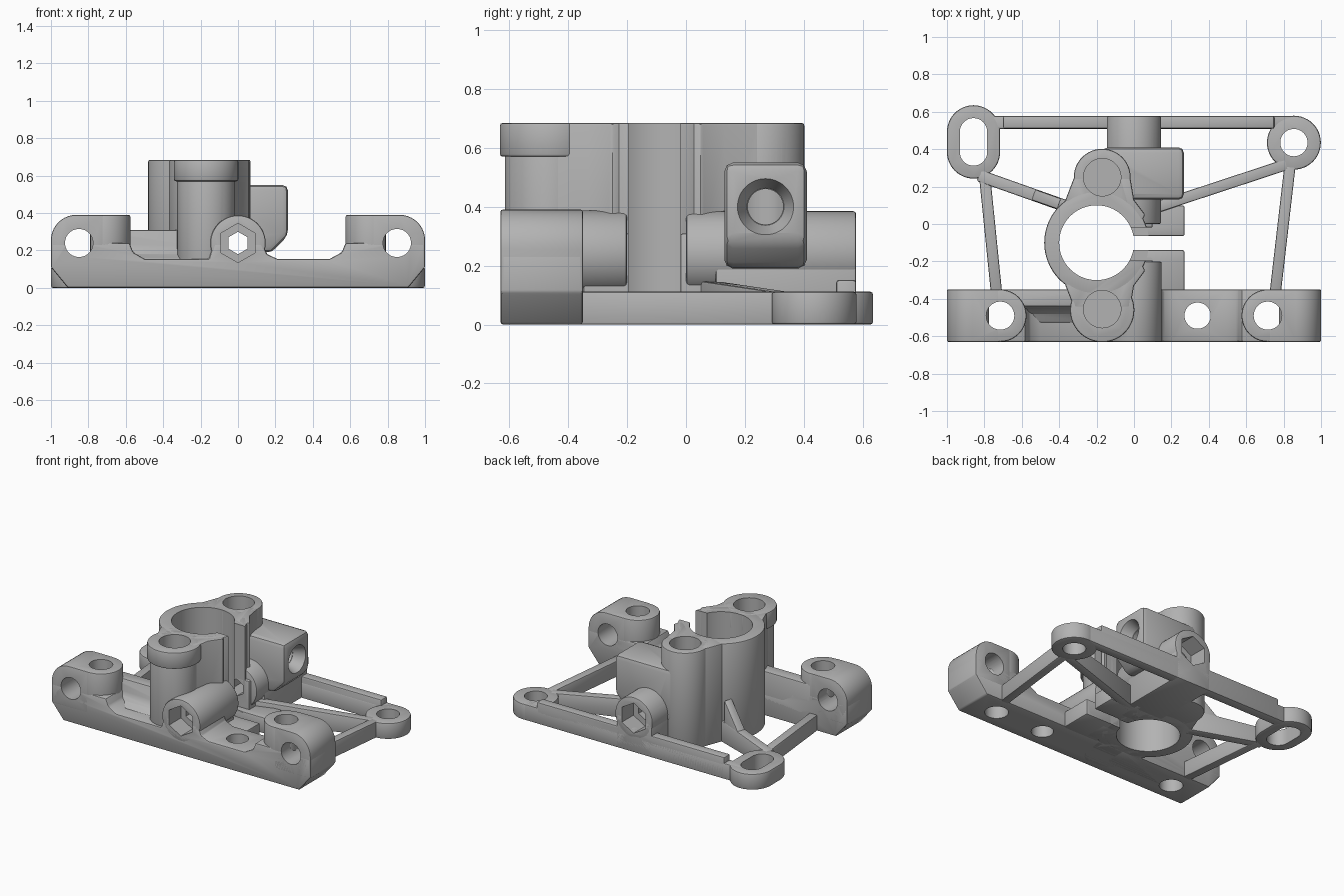
import bpy, bmesh, math
from mathutils import Vector

cube = bpy.data.objects.get("Cube")
if cube:
    bpy.data.objects.remove(cube, do_unlink=True)

grey = bpy.data.materials.new("matte grey")
grey.use_nodes = True
grey.diffuse_color = (0.45, 0.45, 0.45, 1)
grey.node_tree.nodes["Principled BSDF"].inputs["Base Color"].default_value = (0.45, 0.45, 0.45, 1)

PLACE = {
    "x": lambda p, q, t: (t, p, q),
    "y": lambda p, q, t: (p, t, q),
    "z": lambda p, q, t: (p, q, t),
}
parts = []
cutter_bm = bmesh.new()
MID_Y = -0.1   # symmetry line of the clamp


def extrude(bm, pts, axis, a, b, end_scale=1):
    """Closed prism from a 2D outline, optionally tapered towards b."""
    cp = sum(p for p, q in pts) / len(pts)
    cq = sum(q for p, q in pts) / len(pts)
    put = PLACE[axis]
    lo = [bm.verts.new(put(p, q, a)) for p, q in pts]
    hi = [bm.verts.new(put(cp + (p - cp) * end_scale, cq + (q - cq) * end_scale, b)) for p, q in pts]
    faces = [bm.faces.new(lo), bm.faces.new(hi)]
    n = len(pts)
    for i in range(n):
        j = (i + 1) % n
        faces.append(bm.faces.new((lo[i], lo[j], hi[j], hi[i])))
    bmesh.ops.recalc_face_normals(bm, faces=faces)


def finish(name, bm, bevel):
    mesh = bpy.data.meshes.new(name)
    bm.to_mesh(mesh)
    bm.free()
    mesh.materials.append(grey)
    ob = bpy.data.objects.new(name, mesh)
    bpy.context.scene.collection.objects.link(ob)
    if bevel:
        mod = ob.modifiers.new("soft edges", "BEVEL")
        mod.width = bevel
        mod.segments = 2
        mod.limit_method = "ANGLE"
        mod.angle_limit = math.radians(35)
    parts.append(ob)
    return ob


def prism(name, pts, axis, a, b, bevel=0.01):
    bm = bmesh.new()
    extrude(bm, pts, axis, a, b)
    return finish(name, bm, bevel)


def cut(pts, axis, a, b, end_scale=1):
    extrude(cutter_bm, pts, axis, a, b, end_scale)


def circle(p, q, r, n=48):
    return [(p + r * math.sin(math.tau * i / n), q + r * math.cos(math.tau * i / n)) for i in range(n)]


def rect(p0, p1, q0, q1):
    return [(p0, q0), (p1, q0), (p1, q1), (p0, q1)]


def stadium(p, q0, q1, r, n=24):
    top = [(p + r * math.cos(math.pi * i / n), q1 + r * math.sin(math.pi * i / n)) for i in range(n + 1)]
    low = [(p - r * math.cos(math.pi * i / n), q0 - r * math.sin(math.pi * i / n)) for i in range(n + 1)]
    return top + low


def flip(pts):
    return [(x, 2 * MID_Y - y) for x, y in pts]


def strut(name, a, b, w, ha, hb):
    """Straight rib whose height runs from ha to hb."""
    a, b = Vector(a), Vector(b)
    d = (b - a).normalized()
    side = Vector((-d.y, d.x)) * w / 2
    bm = bmesh.new()
    extrude(bm, [a + side, a - side, b - side, b + side], "z", 0, 1)
    for v in bm.verts:
        if v.co.z > 0.5:
            v.co.z = ha if (v.co.xy - a).length < w else hb
    finish(name, bm, 0.008)


# Front bar with chamfered ends and flared shoulders
prism("front_bar", [(-0.91, 0), (0.91, 0), (1, 0.11), (1, 0.24), (0.575, 0.24), (0.555, 0.19),
                    (0.49, 0.155), (0.21, 0.155), (0.155, 0.18), (0.13, 0.24), (-0.13, 0.24),
                    (-0.155, 0.155), (-0.5, 0.155), (-0.56, 0.19), (-0.58, 0.24), (-1, 0.24),
                    (-1, 0.11)], "y", -0.63, -0.35)

# Raised ears at both ends of the bar
for side, s in (("right", -1), ("left", 1)):
    corner = [(s * (0.865 + 0.135 * math.sin(math.pi / 20 * i)),
               0.255 + 0.135 * math.cos(math.pi / 20 * i)) for i in range(11)]
    prism(side + "_ear", [(s * 0.72, 0.1), (s * 0.72, 0.39)] + corner + [(s, 0.11), (s * 0.99, 0.1)],
          "y", -0.63, -0.35)
    prism(side + "_ear_post", circle(s * 0.715, -0.49, 0.14), "z", 0.1, 0.39)
    cut(circle(s * 0.85, 0.24, 0.075), "y", -0.8, -0.3)
    cut(circle(s * 0.715, -0.49, 0.075), "z", -0.1, 0.5)
cut(circle(0.34, -0.49, 0.07), "z", -0.1, 0.5)

# Rib joining the right ear to the clamp
prism("ear_rib", [(-0.35, 0), (-0.35, 0.31), (-0.44, 0.31), (-0.455, 0.22), (-0.48, 0.18),
                  (-0.53, 0.155), (-0.53, 0)], "x", -0.72, -0.2)

# Split clamp sleeve, its lips and screw posts
prism("clamp_sleeve", circle(-0.2, MID_Y, 0.28, 72), "z", 0, 0.685)
lip = [(-0.32, 0.25), (-0.37, 0.12), (-0.2, 0.06), (-0.05, 0), (0, -0.015), (0.035, 0),
       (0.06, 0.05), (0.0, 0.13), (-0.02, 0.25)]
prism("back_lip", lip, "z", 0, 0.685)
prism("front_lip", flip(lip), "z", 0, 0.685)
prism("back_post", circle(-0.17, 0.25, 0.152), "z", 0, 0.685)
prism("front_post", circle(-0.17, -0.46, 0.155), "z", 0, 0.685)
prism("front_post_collar", circle(-0.17, -0.46, 0.172), "z", 0.57, 0.685)
for y in (0.25, -0.455):
    cut(circle(-0.17, y, 0.1), "z", 0.32, 0.8)
cut(circle(-0.2, MID_Y, 0.2, 72), "z", -0.1, 0.8)
cut(rect(-0.06, 0.5, -0.195, -0.018), "z", 0.112, 0.8)
cut(rect(-0.06, 0.5, -0.14, -0.065), "z", -0.1, 0.12)

# Low tabs and jaw blocks beside the split
jaw = rect(-0.04, 0.1, -0.02, 0.15)
prism("back_jaw", jaw, "z", 0, 0.31)
prism("front_jaw", flip(jaw), "z", 0, 0.31)
prism("back_tab", rect(0, 0.27, -0.065, 0.1), "z", 0, 0.112)
prism("front_tab", rect(0, 0.27, -0.37, -0.14), "z", 0, 0.112)

# Bosses for the cross bolt, with hexagonal pockets
prism("front_bolt_boss", circle(0, 0.24, 0.148), "y", -0.63, -0.2)
prism("back_bolt_boss", circle(0, 0.24, 0.145), "y", 0, 0.578)
prism("back_bolt_base", rect(-0.14, 0.135, 0.1, 0.578), "z", 0, 0.24)
cut(circle(0, 0.24, 0.06, 6), "y", -0.8, 0.8)
cut(circle(0, 0.24, 0.105, 6), "y", -0.8, -0.5)
cut(circle(0, 0.24, 0.105, 6), "y", 0.45, 0.8)

# Square side block with a countersunk hole
prism("side_block", [(-0.17, 0.19), (0.18, 0.19), (0.267, 0.28), (0.267, 0.55), (-0.17, 0.55)],
      "y", 0.13, 0.41, 0.03)
cut(circle(0.27, 0.4, 0.105), "x", 0.29, 0.19, 0.6)
cut(circle(0.27, 0.4, 0.06), "x", 0.25, -0.15)

# Rear lugs
prism("slotted_lug", stadium(-0.858, 0.385, 0.493, 0.142), "z", 0, 0.112)
cut(stadium(-0.858, 0.385, 0.493, 0.073), "z", -0.1, 0.2)
prism("round_lug", circle(0.855, 0.435, 0.144), "z", 0, 0.112)
cut(circle(0.855, 0.435, 0.073), "z", -0.1, 0.2)

# Back beam: low ends under a raised middle
prism("back_beam_low", rect(-0.82, 0.86, 0.508, 0.578), "z", 0, 0.112)
prism("back_beam", rect(-0.7, 0.75, 0.51, 0.578), "z", 0, 0.152)

# Thin struts tying the lugs to the bar and the clamp
strut("right_strut", (-0.8, 0.27), (-0.735, -0.37), 0.06, 0.112, 0.112)
strut("left_strut", (0.835, 0.32), (0.755, -0.37), 0.06, 0.112, 0.112)
strut("right_diagonal", (-0.83, 0.26), (-0.35, 0.09), 0.065, 0.112, 0.152)
strut("left_diagonal", (0.82, 0.32), (0.0, 0.05), 0.06, 0.112, 0.152)
strut("right_gusset", (-0.4, 0.108), (-0.55, 0.161), 0.06, 0.3, 0.12)

# Cut every hole through all parts, then drop the cutter
mesh = bpy.data.meshes.new("hole_cutter")
cutter_bm.to_mesh(mesh)
cutter_bm.free()
cutter = bpy.data.objects.new("hole_cutter", mesh)
cutter.hide_render = True
bpy.context.scene.collection.objects.link(cutter)
for ob in parts:
    mod = ob.modifiers.new("holes", "BOOLEAN")
    mod.operation = "DIFFERENCE"
    mod.solver = "EXACT"
    mod.use_self = True
    mod.object = cutter
bpy.context.view_layer.update()
graph = bpy.context.evaluated_depsgraph_get()
baked = [bpy.data.meshes.new_from_object(ob.evaluated_get(graph)) for ob in parts]
for ob, solid in zip(parts, baked):
    ob.modifiers.clear()
    ob.data = solid
    solid.materials.clear()
    solid.materials.append(grey)
    solid.polygons.foreach_set("material_index", [0] * len(solid.polygons))
bpy.data.objects.remove(cutter, do_unlink=True)

# Smooth the round walls while keeping edges sharp
bpy.ops.object.select_all(action="DESELECT")
for ob in parts:
    ob.select_set(True)
bpy.context.view_layer.objects.active = parts[0]
bpy.ops.object.shade_smooth_by_angle(angle=math.radians(30))
